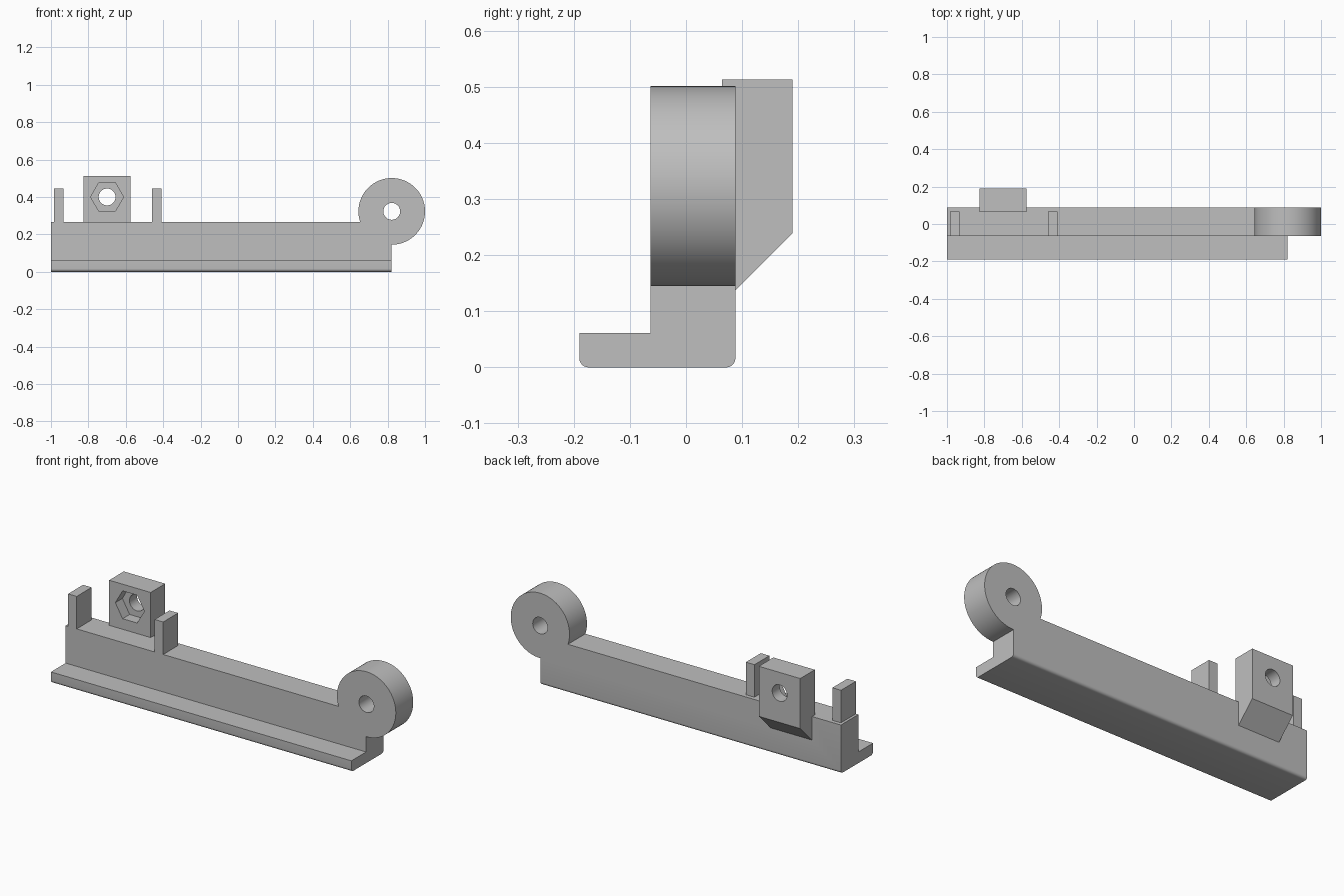
import bpy, bmesh, math

if "Cube" in bpy.data.objects:
    bpy.data.objects.remove(bpy.data.objects["Cube"])

grey = bpy.data.materials.new("plain grey")
grey.diffuse_color = (0.52, 0.52, 0.52, 1)
grey.use_nodes = True
grey.node_tree.nodes["Principled BSDF"].inputs["Base Color"].default_value = grey.diffuse_color


def prism(name, profile, lo, hi, axis):
    """Extrude a 2D profile: axis 'X' takes (y, z) points, axis 'Y' takes (x, z)."""
    bm = bmesh.new()
    def place(p, t):
        return (t, p[0], p[1]) if axis == 'X' else (p[0], t, p[1])
    a = [bm.verts.new(place(p, lo)) for p in profile]
    b = [bm.verts.new(place(p, hi)) for p in profile]
    bm.faces.new(a)
    bm.faces.new(b)
    n = len(a)
    for i in range(n):
        j = (i + 1) % n
        bm.faces.new((a[i], a[j], b[j], b[i]))
    bmesh.ops.recalc_face_normals(bm, faces=bm.faces)
    mesh = bpy.data.meshes.new(name)
    bm.to_mesh(mesh)
    bm.free()
    mesh.materials.append(grey)
    ob = bpy.data.objects.new(name, mesh)
    bpy.context.collection.objects.link(ob)
    return ob


def circle(cx, cz, r, n):
    return [(cx + r * math.cos(2 * math.pi * i / n),
             cz + r * math.sin(2 * math.pi * i / n)) for i in range(n)]


def arc(cy, cz, r, start, n=6):
    return [(cy + r * math.cos(math.radians(start + 90 * i / n)),
             cz + r * math.sin(math.radians(start + 90 * i / n))) for i in range(n + 1)]


def combine(target, other, operation):
    mod = target.modifiers.new(other.name, 'BOOLEAN')
    mod.operation, mod.solver, mod.object = operation, 'EXACT', other
    bpy.context.view_layer.objects.active = target
    bpy.ops.object.modifier_apply(modifier=mod.name)
    bpy.data.objects.remove(other)


FRONT, BACK, TOP = -0.063, 0.088, 0.266

# L-shaped rail with rounded lower edges
r = 0.016
rail_profile = (arc(-0.19 + r, r, r, 180) + arc(BACK - r, r, r, 270)
                + [(BACK, TOP), (FRONT, TOP), (FRONT, 0.061), (-0.19, 0.061)])
bracket = prism("rail_bracket", rail_profile, -1.0, 0.82, 'X')

# Round pivot eye at the right end
combine(bracket, prism("pivot_eye", circle(0.822, 0.323, 0.178, 96), FRONT, BACK, 'Y'), 'UNION')

# Two upright guide posts
for x in (-0.985, -0.461):
    post = [(x, 0.2), (x + 0.052, 0.2), (x + 0.052, 0.444), (x, 0.444)]
    combine(bracket, prism("guide_post", post, FRONT, 0.066, 'Y'), 'UNION')

# Nut block with a sloped underside on the back
block = [(0.064, 0.113), (0.19, 0.239), (0.19, 0.513), (0.064, 0.513)]
combine(bracket, prism("nut_block", block, -0.825, -0.574, 'X'), 'UNION')

# Hexagonal nut pocket and the two through holes
combine(bracket, prism("nut_pocket", circle(-0.70, 0.40, 0.088, 6), 0.0, 0.125, 'Y'), 'DIFFERENCE')
combine(bracket, prism("bolt_hole", circle(-0.70, 0.40, 0.045, 48), 0.0, 0.3, 'Y'), 'DIFFERENCE')
combine(bracket, prism("pivot_hole", circle(0.822, 0.323, 0.045, 48), -0.2, 0.2, 'Y'), 'DIFFERENCE')

bpy.ops.object.select_all(action='DESELECT')
bracket.select_set(True)
bpy.context.view_layer.objects.active = bracket
bpy.ops.object.shade_smooth_by_angle(angle=math.radians(30))
